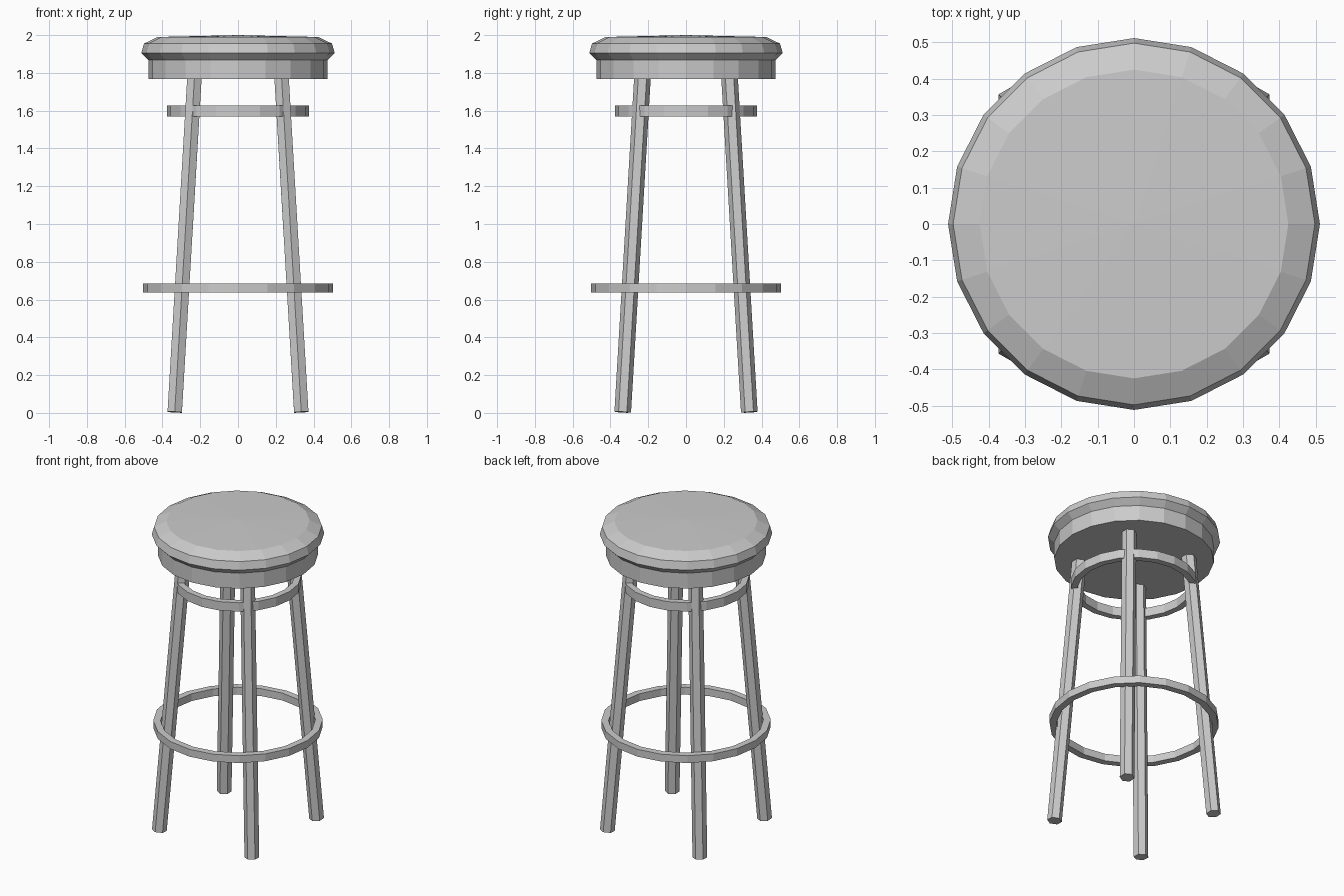
import bpy
import bmesh
from math import cos, sin, pi
from mathutils import Vector, Matrix

cube = bpy.data.objects.get("Cube")
if cube:
    bpy.data.objects.remove(cube, do_unlink=True)

SIDES = 20

grey = bpy.data.materials.new("plain_grey")
grey.use_nodes = True
colour = (0.6, 0.6, 0.6, 1)
grey.diffuse_color = colour
grey.node_tree.nodes["Principled BSDF"].inputs["Base Color"].default_value = colour


def finish(name, bm):
    bmesh.ops.recalc_face_normals(bm, faces=bm.faces)
    mesh = bpy.data.meshes.new(name)
    bm.to_mesh(mesh)
    bm.free()
    mesh.materials.append(grey)
    obj = bpy.data.objects.new(name, mesh)
    bpy.context.collection.objects.link(obj)
    return obj


def lathe(name, profile, closed=False):
    """Spin (radius, height) points around z; radius 0 makes a pole."""
    bm = bmesh.new()
    rings = []
    for r, z in profile:
        if r == 0:
            rings.append([bm.verts.new((0, 0, z))] * SIDES)
        else:
            angles = [2 * pi * i / SIDES for i in range(SIDES)]
            rings.append([bm.verts.new((r * cos(a), r * sin(a), z)) for a in angles])
    pairs = list(zip(rings, rings[1:]))
    if closed:
        pairs.append((rings[-1], rings[0]))
    for low, high in pairs:
        for i in range(SIDES):
            j = (i + 1) % SIDES
            corners = dict.fromkeys((low[i], low[j], high[j], high[i]))
            bm.faces.new(list(corners))
    return finish(name, bm)


def hoop(name, inner, outer, bottom, top):
    return lathe(name, [(inner, bottom), (outer, bottom), (outer, top), (inner, top)], True)


def leg(name, sx, sy):
    """Splayed six-sided bar from the floor to the seat base."""
    foot = Vector((sx * 0.335, sy * 0.335, 0.004))
    head = Vector((sx * 0.23, sy * 0.23, 1.785))
    axis = head - foot
    turn = Vector((0, 0, 1)).rotation_difference(axis).to_matrix().to_4x4()
    place = Matrix.Translation((foot + head) / 2) @ turn @ Matrix.Rotation(pi / 6, 4, "Z")
    bm = bmesh.new()
    bmesh.ops.create_cone(bm, cap_ends=True, segments=6, radius1=0.044, radius2=0.044,
                          depth=axis.length, matrix=place)
    # Turn the bar so that a corner points along y
    corner = max((v.co - foot for v in bm.verts if v.co.z < 1), key=lambda c: abs(c.y))
    if abs(corner.x) > 0.01:
        bmesh.ops.rotate(bm, verts=bm.verts, cent=foot,
                         matrix=Matrix.Rotation(pi / 6, 3, axis))
    return finish(name, bm)


# Seat: flat base drum and a padded cushion with a shallow crown
lathe("seat_base", [(0, 1.767), (0.475, 1.767), (0.475, 1.868), (0, 1.868)])
lathe("seat_cushion", [(0, 1.868), (0.475, 1.868), (0.512, 1.905),
                       (0.498, 1.955), (0.425, 1.99), (0, 2.0)])

# Four legs
for side, sx in (("left", 1), ("right", -1)):
    for end, sy in (("front", -1), ("back", 1)):
        leg(f"{end}_{side}_leg", sx, sy)

# Bracing hoop under the seat and the footrest hoop
hoop("upper_hoop", 0.335, 0.375, 1.57, 1.628)
hoop("footrest_hoop", 0.46, 0.503, 0.638, 0.686)
